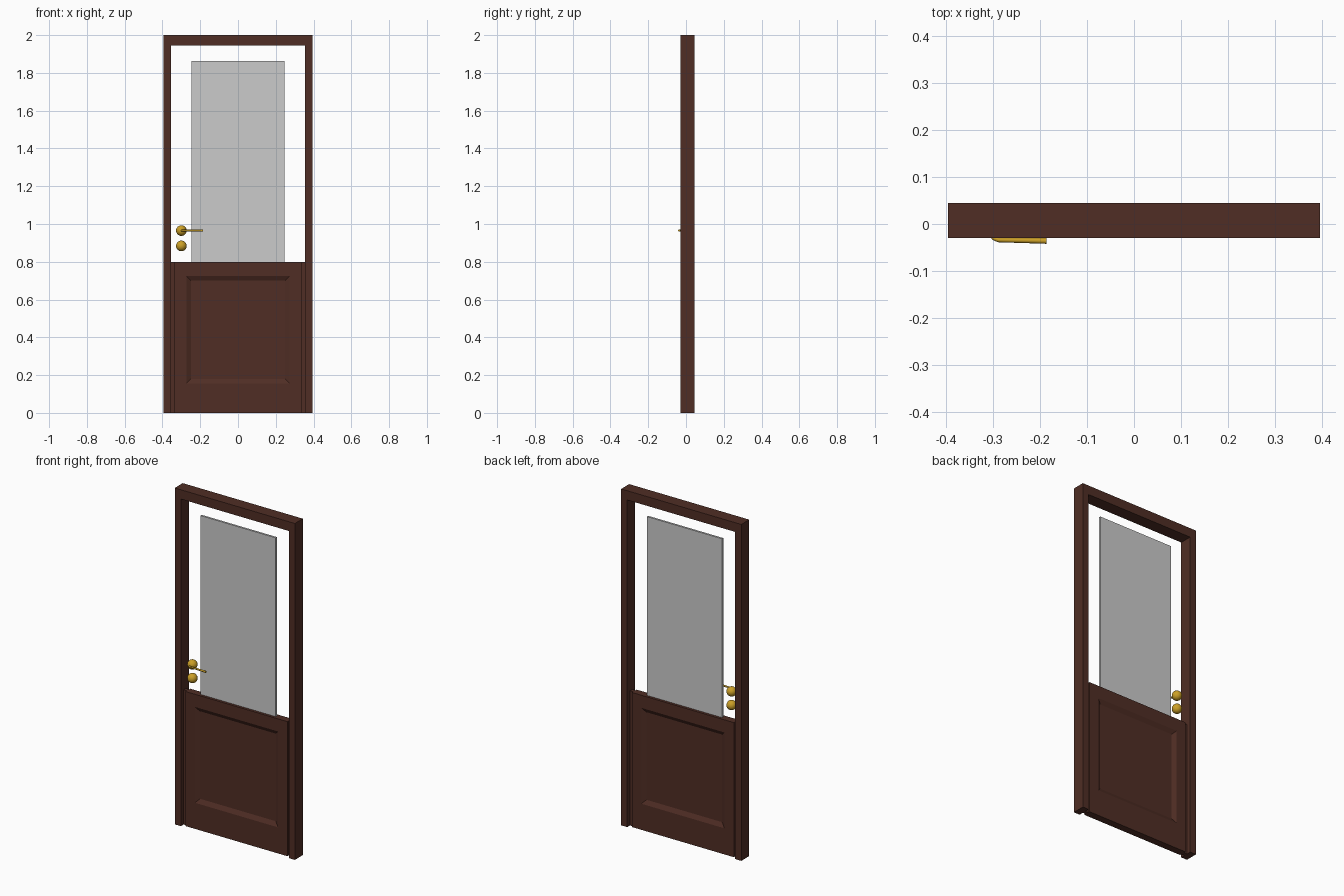
import bpy, bmesh
from mathutils import Vector

if "Cube" in bpy.data.objects:
    bpy.data.objects.remove(bpy.data.objects["Cube"], do_unlink=True)


def material(name, rgb):
    m = bpy.data.materials.new(name)
    m.use_nodes = True
    m.diffuse_color = (*rgb, 1)
    m.node_tree.nodes["Principled BSDF"].inputs["Base Color"].default_value = (*rgb, 1)
    return m


WOOD = material("dark wood", (0.08, 0.027, 0.018))
GLASS = material("grey glass", (0.6, 0.6, 0.6))
BRASS = material("brass", (0.6, 0.35, 0.02))
FRONT, BACK, MID = -0.03, 0.045, 0.0075


def finish(name, bm, mat):
    bmesh.ops.recalc_face_normals(bm, faces=bm.faces)
    me = bpy.data.meshes.new(name)
    bm.to_mesh(me)
    bm.free()
    me.materials.append(mat)
    ob = bpy.data.objects.new(name, me)
    bpy.context.collection.objects.link(ob)
    return ob


def box(name, lo, hi, mat):
    bm = bmesh.new()
    lo, hi = Vector(lo), Vector(hi)
    bmesh.ops.create_cube(bm, size=1)
    for v in bm.verts:
        v.co = (lo + hi) / 2 + v.co * (hi - lo)
    return finish(name, bm, mat)


# Door frame: one mitred arch outline, extruded through its depth
outer = [(-0.395, 0), (-0.395, 2), (0.395, 2), (0.395, 0)]
inner = [(-0.355, 0), (-0.355, 1.945), (0.355, 1.945), (0.355, 0)]
bm = bmesh.new()
vo = [bm.verts.new((x, FRONT, z)) for x, z in outer]
vi = [bm.verts.new((x, FRONT, z)) for x, z in inner]
for i in range(3):
    bm.faces.new((vo[i], vo[i + 1], vi[i + 1], vi[i]))
ret = bmesh.ops.extrude_face_region(bm, geom=bm.faces[:], use_keep_orig=True)
for v in ret["geom"]:
    if isinstance(v, bmesh.types.BMVert):
        v.co.y = BACK
finish("door_frame", bm, WOOD)

# Lower leaf, with a sunken bevelled panel on both broad faces
bm = bmesh.new()
bmesh.ops.create_cube(bm, size=1)
for v in bm.verts:
    v.co = (v.co.x * 0.67, MID + v.co.y * 0.044, 0.4 + v.co.z * 0.8)
broad = [f for f in bm.faces if abs(f.normal.y) > 0.9]
for f in broad:
    side = 1 if f.normal.y > 0 else -1
    bmesh.ops.inset_region(bm, faces=[f], thickness=0.087)
    for v in f.verts:
        v.co.z = 0.725 if v.co.z > 0.4 else 0.155
    bmesh.ops.inset_region(bm, faces=[f], thickness=0.035)
    for v in f.verts:
        v.co.y -= side * 0.014
finish("lower_leaf", bm, WOOD)

# Thin rebated tongues joining the leaf to the frame
for s, side in ((-1, "right"), (1, "left")):
    x = sorted((s * 0.334, s * 0.356))
    box(side + "_leaf_edge", (x[0], MID - 0.011, 0), (x[1], MID + 0.011, 0.8), WOOD)

# Glass pane standing in the leaf
box("glass_pane", (-0.247, MID - 0.006, 0.79), (0.247, MID + 0.006, 1.863), GLASS)

# Round brass knobs
for name, z in (("handle_knob", 0.965), ("lock_knob", 0.884)):
    bm = bmesh.new()
    bmesh.ops.create_uvsphere(bm, u_segments=24, v_segments=16, radius=0.028)
    bmesh.ops.translate(bm, verts=bm.verts, vec=(-0.3, 0, z))
    for f in bm.faces:
        f.smooth = True
    finish(name, bm, BRASS)

# Lever: a bent rod reaching out of the upper knob
cu = bpy.data.curves.new("lever_handle", "CURVE")
cu.dimensions = "3D"
cu.bevel_depth = 0.006
cu.bevel_resolution = 2
cu.use_fill_caps = True
sp = cu.splines.new("POLY")
path = [(-0.3, -0.015), (-0.298, -0.03), (-0.288, -0.034), (-0.186, -0.036)]
sp.points.add(len(path) - 1)
for p, (x, y) in zip(sp.points, path):
    p.co = (x, y, 0.965, 1)
    p.radius = 0.8
sp.points[-1].radius = 1
lever = bpy.data.objects.new("lever_handle", cu)
cu.materials.append(BRASS)
bpy.context.collection.objects.link(lever)
